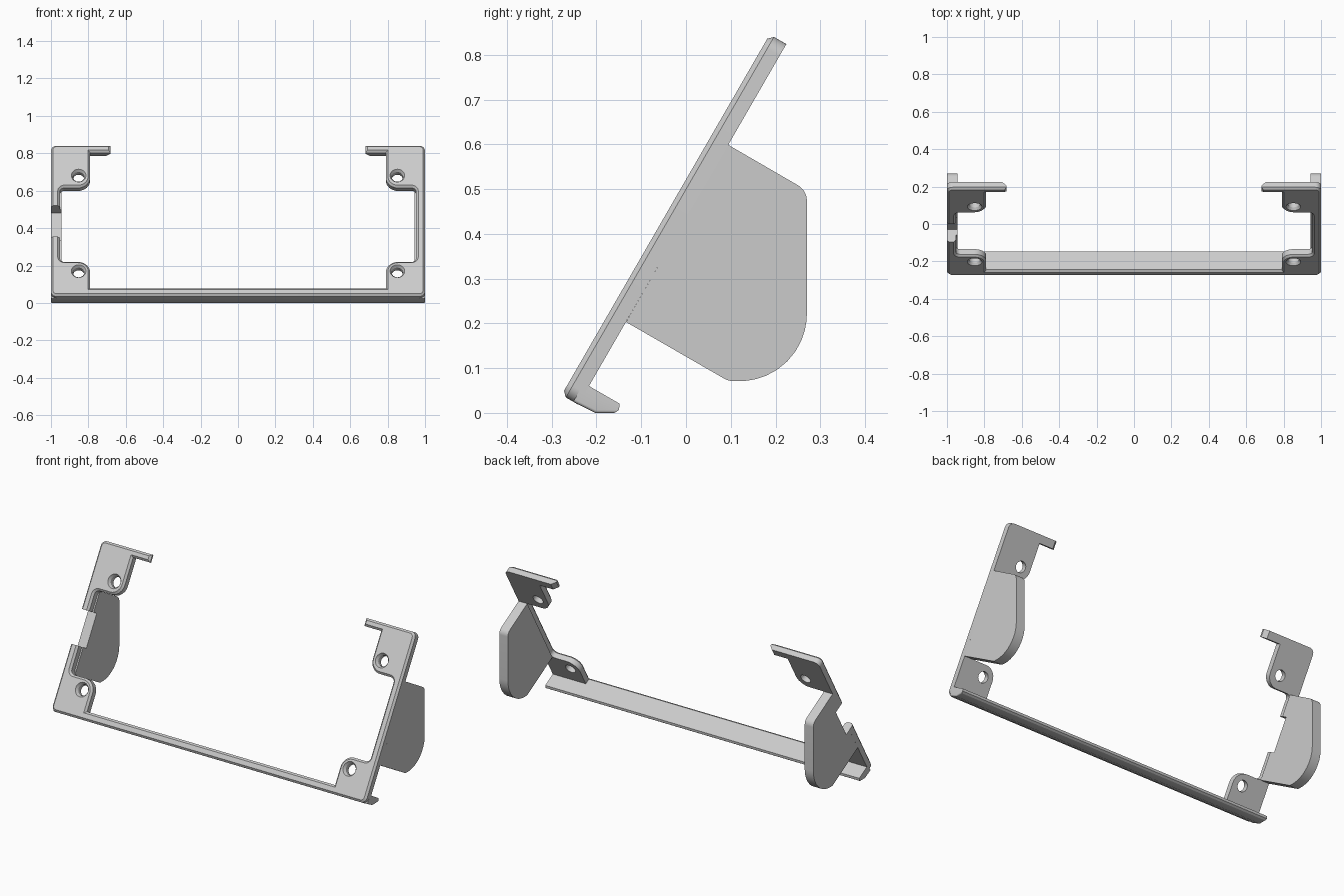
import bpy, bmesh, math
from mathutils import Vector, Matrix

if "Cube" in bpy.data.objects:
    bpy.data.objects.remove(bpy.data.objects["Cube"], do_unlink=True)

grey = bpy.data.materials.new("plain_grey")
grey.use_nodes = True
grey.diffuse_color = (0.6, 0.6, 0.6, 1)
grey.node_tree.nodes["Principled BSDF"].inputs["Base Color"].default_value = grey.diffuse_color

# Frame that leans the plate back: local x across, y into depth, z up the plate
TILT = Matrix.Translation((0, -0.278, 0.04)) @ Matrix.Rotation(math.radians(-30), 4, 'X')
THICK = 0.043
WALL = 0.055


def rounded(corners, steps=6):
    """Turn (a, b, radius) corners into a 2D outline with arcs."""
    out = []
    for i, (a, b, r) in enumerate(corners):
        p = Vector((a, b))
        if r == 0:
            out.append(p)
            continue
        d1 = (Vector(corners[i - 1][:2]) - p).normalized()
        d2 = (Vector(corners[(i + 1) % len(corners)][:2]) - p).normalized()
        half = math.acos(max(-1, min(1, d1.dot(d2)))) / 2
        centre = p + (d1 + d2).normalized() * r / math.sin(half)
        s = p + d1 * r / math.tan(half) - centre
        e = p + d2 * r / math.tan(half) - centre
        out += [centre + s.lerp(e, k / steps).normalized() * r for k in range(steps + 1)]
    return out


def prism(points, offset):
    """Extrude a closed 3D outline by a vector."""
    bm = bmesh.new()
    base = [bm.verts.new(p) for p in points]
    top = [bm.verts.new(Vector(p) + Vector(offset)) for p in points]
    bm.faces.new(base)
    bm.faces.new(top[::-1])
    for k in range(len(base)):
        bm.faces.new((base[k - 1], top[k - 1], top[k], base[k]))
    bmesh.ops.recalc_face_normals(bm, faces=bm.faces)
    return bm


def finish(name, bm, matrix=None):
    bmesh.ops.recalc_face_normals(bm, faces=bm.faces)
    mesh = bpy.data.meshes.new(name)
    bm.to_mesh(mesh)
    bm.free()
    mesh.materials.append(grey)
    ob = bpy.data.objects.new(name, mesh)
    bpy.context.collection.objects.link(ob)
    if matrix:
        ob.matrix_world = matrix
    return ob


def activate(ob):
    bpy.ops.object.select_all(action='DESELECT')
    ob.select_set(True)
    bpy.context.view_layer.objects.active = ob


def cut(ob, cutter):
    mod = ob.modifiers.new("cut", 'BOOLEAN')
    mod.operation = 'DIFFERENCE'
    mod.solver = 'EXACT'
    mod.object = cutter
    activate(ob)
    bpy.ops.object.modifier_apply(modifier=mod.name)


# Face plate: U-shaped frame with four screw tabs and two top arms
half = [(1, 0, 0.03), (1, 0.93, 0.03), (0.682, 0.93, 0), (0.682, 0.887, 0),
        (0.79, 0.887, 0), (0.79, 0.67, 0.065), (0.953, 0.67, 0.025),
        (0.953, 0.213, 0.025), (0.79, 0.213, 0.065), (0.79, 0.048, 0)]
outline = rounded(half + [(-x, v, r) for x, v, r in reversed(half)])
bm = prism([(p.x, 0, p.y) for p in outline], (0, THICK, 0))
arm_ends = [e for e in bm.edges if all(v.co.y > 0.02 and abs(v.co.x) < 0.69 and v.co.z > 0.8
                                       for v in e.verts)]
bmesh.ops.bevel(bm, geom=arm_ends, offset=0.022, segments=1, affect='EDGES')
front = [e for e in bm.edges if all(v.co.y < 0.001 for v in e.verts)]
bmesh.ops.bevel(bm, geom=front, offset=0.011, segments=1, affect='EDGES')
plate = finish("face_plate", bm, TILT)

# Bottom lip running behind the lower rail
profile = [(0.03, 0), (0.086, 0.003), (0.122, 0.024), (0.128, 0.035), (0.122, 0.048), (0.03, 0.048)]
bm = prism([(-1, w, v) for w, v in profile], (2, 0, 0))
ends = [e for e in bm.edges if abs(e.verts[0].co.x - e.verts[1].co.x) < 0.01
        and all(v.co.z < 0.03 for v in e.verts) and abs(e.verts[0].co.y - e.verts[1].co.y) > 0.01]
bmesh.ops.bevel(bm, geom=ends, offset=0.028, segments=4, profile=0.5, affect='EDGES', clamp_overlap=True)
lip = finish("bottom_lip", bm, TILT)

# Side flanges behind the uprights
side = rounded([(-0.134, 0.203, 0), (0.095, 0.071, 0.04), (0.27, 0.071, 0.15),
                (0.27, 0.497, 0.04), (0.094, 0.599, 0)], 10)
flanges = {}
for name, x in (("left_flange", 1 - WALL), ("right_flange", -1)):
    flanges[name] = finish(name, prism([(x, p.x, p.y) for p in side], (WALL, 0, 0)))

# Screw holes with a countersink
cutters = []
rings = [(-0.01, 0.046), (0.014, 0.03), (0.1, 0.03)]
for sx in (-1, 1):
    for v in (0.15, 0.74):
        bm = bmesh.new()
        loops = [[bm.verts.new((sx * 0.852 + r * math.cos(math.tau * k / 32), w,
                                v + r * math.sin(math.tau * k / 32))) for k in range(32)]
                 for w, r in rings]
        for a, b in zip(loops, loops[1:]):
            for k in range(32):
                bm.faces.new((a[k - 1], a[k], b[k], b[k - 1]))
        bm.faces.new(loops[0])
        bm.faces.new(loops[-1])
        cutters.append((finish("hole_cutter", bm, TILT), [plate]))

# Notch through the right upright and into its flange
corners = [(-1.05, -0.05, 0.364), (-0.9, -0.05, 0.364), (-0.9, -0.05, 0.554), (-1.05, -0.05, 0.554)]
notch = finish("notch_cutter", prism(corners, (0, 0.126, 0)), TILT)
cutters.append((notch, [plate, flanges["right_flange"]]))

bpy.context.view_layer.update()
for cutter, targets in cutters:
    cutter.hide_render = True
    for ob in targets:
        cut(ob, cutter)
    bpy.data.objects.remove(cutter, do_unlink=True)

for ob in (plate, lip, *flanges.values()):
    activate(ob)
    bpy.ops.object.shade_smooth_by_angle(angle=math.radians(28))
